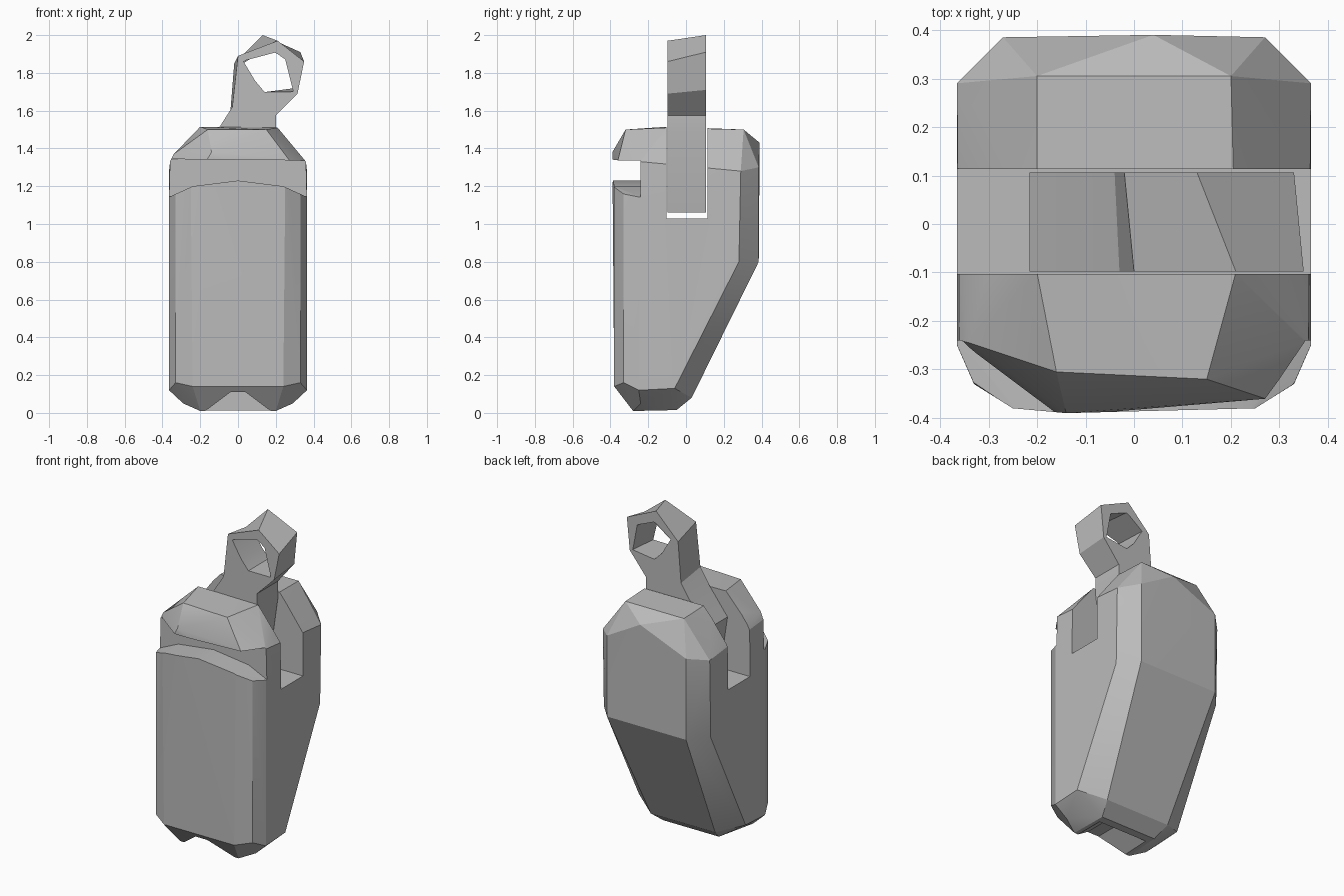
import bpy, bmesh

cube = bpy.data.objects.get("Cube")
if cube:
    bpy.data.objects.remove(cube)

grey = bpy.data.materials.new("plain_grey")
grey.use_nodes = True
grey.diffuse_color = (0.5, 0.5, 0.5, 1)
grey.node_tree.nodes["Principled BSDF"].inputs["Base Color"].default_value = (0.5, 0.5, 0.5, 1)


def finish(bm, name):
    bmesh.ops.recalc_face_normals(bm, faces=bm.faces)
    mesh = bpy.data.meshes.new(name)
    bm.to_mesh(mesh)
    bm.free()
    mesh.materials.append(grey)
    obj = bpy.data.objects.new(name, mesh)
    bpy.context.collection.objects.link(obj)
    return obj


def hull(name, points):
    bm = bmesh.new()
    for p in points:
        bm.verts.new(p)
    res = bmesh.ops.convex_hull(bm, input=bm.verts)
    inside = [v for v in res["geom_interior"] if isinstance(v, bmesh.types.BMVert)]
    bmesh.ops.delete(bm, geom=inside, context="VERTS")
    bmesh.ops.dissolve_limit(bm, angle_limit=0.02, verts=bm.verts, edges=bm.edges)
    return finish(bm, name)


def loft(name, front, back, y0, y1):
    """Solid between two x-z outlines at y0 and y1."""
    bm = bmesh.new()
    a = [bm.verts.new((x, y0, z)) for x, z in front]
    b = [bm.verts.new((x, y1, z)) for x, z in back]
    bm.faces.new(a)
    bm.faces.new(b[::-1])
    n = len(a)
    for i in range(n):
        j = (i + 1) % n
        bm.faces.new((a[i], b[i], b[j], a[j]))
    return finish(bm, name)


def activate(obj):
    bpy.ops.object.select_all(action="DESELECT")
    obj.select_set(True)
    bpy.context.view_layer.objects.active = obj


def cut(obj, cutter):
    mod = obj.modifiers.new("cut", "BOOLEAN")
    mod.operation = "DIFFERENCE"
    mod.solver = "EXACT"
    mod.object = cutter
    activate(obj)
    bpy.ops.object.modifier_apply(modifier=mod.name)
    bpy.data.objects.remove(cutter)


def smooth(obj, angle):
    activate(obj)
    bpy.ops.object.shade_smooth_by_angle(angle=angle)


# Body: chamfered block with a sloping lower back, mirrored left to right
half = [
    (0.365, -0.25, 1.14), (0.365, -0.25, 0.12), (0.365, -0.06, 0.13),
    (0.365, 0.28, 0.8), (0.365, 0.29, 1.28), (0.36, -0.24, 1.33),
    (0.33, -0.33, 1.15), (0.33, -0.33, 0.16), (0.25, -0.38, 1.2), (0.24, -0.38, 0.14),
    (0.2, -0.28, 0.01), (0.29, -0.24, 0.05), (0.19, -0.05, 0.015), (0.22, 0.03, 0.08),
    (0.27, 0.385, 0.8), (0.27, 0.385, 1.3), (0.2, 0.305, 1.5),
]
points = [(s * x, y, z) for x, y, z in half for s in (-1, 1)]
# Uneven top lip and back crown
points += [(0.04, 0.39, 1.43), (-0.14, -0.39, 1.38), (0.27, -0.36, 1.34),
           (-0.34, -0.245, 1.37), (-0.16, -0.305, 1.5), (0.15, -0.32, 1.5),
           (0.21, -0.1, 1.51), (-0.2, -0.1, 1.515)]
body = hull("body", points)

# Notch across the front, with a floor falling away at the corners
floor = [(-0.5, 1.1), (-0.36, 1.145), (-0.24, 1.2), (0, 1.23), (0.24, 1.2), (0.36, 1.145), (0.5, 1.1)]
notch = floor + [(0.5, 1.335), (-0.5, 1.345)]
cut(body, loft("front_notch_cutter", notch, notch, -0.6, -0.24))

# Slot through the top from side to side
slot = [(-1, 1.03), (1, 1.03), (1, 1.8), (-1, 1.8)]
cut(body, loft("slot_cutter", slot, slot, -0.103, 0.113))

# Recess under the front edge
recess = [(-0.2, -0.01), (0.2, -0.01), (0.04, 0.11), (-0.04, 0.11)]
cut(body, loft("base_recess_cutter", recess, recess, -0.6, -0.1))
smooth(body, 0.35)

# Lever: slightly twisted bar ending in a ring, standing in the slot
foot = [(-0.17, 1.06), (0.14, 1.06), (0.2, 1.48), (0.2, 1.575)]
flare = [(-0.1, 1.51), (-0.215, 1.36)]
front = foot + [(0.315, 1.69), (0.35, 1.86), (0.21, 1.97), (0.0, 1.89), (-0.03, 1.62)] + flare
back = foot + [(0.31, 1.71), (0.33, 1.91), (0.13, 2.0), (-0.02, 1.85), (-0.04, 1.6)] + flare
lever = loft("lever", front, back, -0.098, 0.106)
hole_front = [(0.03, 1.86), (0.2, 1.905), (0.25, 1.87), (0.293, 1.7), (0.14, 1.7), (0.09, 1.76)]
hole_back = [(0.03, 1.85), (0.14, 1.93), (0.26, 1.88), (0.29, 1.72), (0.14, 1.7), (0.09, 1.75)]
cut(lever, loft("ring_hole_cutter", hole_front, hole_back, -0.12, 0.13))
smooth(lever, 0.25)
